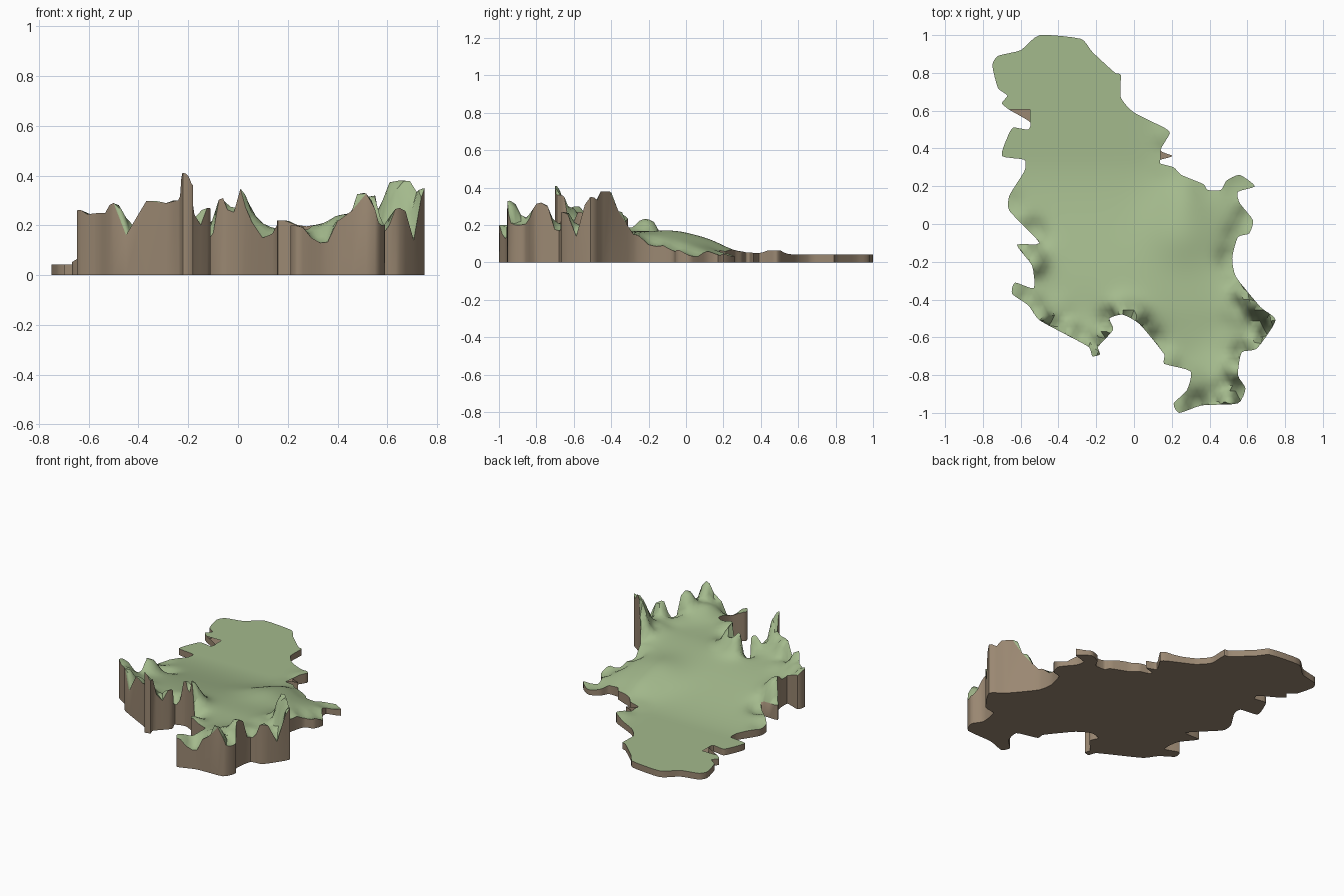
import bpy, bmesh, math
from mathutils import Vector
from mathutils.geometry import delaunay_2d_cdt

if "Cube" in bpy.data.objects:
    bpy.data.objects.remove(bpy.data.objects["Cube"])

# Coastline-like plan outline, clockwise from the north
OUTLINE = [
    (-.5, 1), (-.28, .98), (-.22, .91), (-.1, .8), (-.07, .79), (-.07, .67), (.0, .59), (.16, .51),
    (.19, .48), (.14, .39), (.205, .36), (.14, .34), (.14, .32), (.21, .3), (.25, .26), (.37, .21),
    (.39, .18), (.46, .18), (.49, .23), (.56, .26), (.64, .2), (.55, .17), (.56, .11), (.63, .02),
    (.61, -.05), (.55, -.07), (.52, -.18), (.54, -.28), (.67, -.44), (.75, -.51), (.65, -.66),
    (.57, -.68), (.55, -.8), (.59, -.87), (.55, -.95), (.36, -.96), (.24, -1), (.21, -.95), (.28, -.88),
    (.3, -.78), (.16, -.74), (.16, -.69), (.03, -.53), (-.06, -.48), (-.13, -.5), (-.11, -.56),
    (-.19, -.65), (-.18, -.69), (-.22, -.7), (-.24, -.65), (-.5, -.51), (-.56, -.43), (-.645, -.37),
    (-.63, -.31), (-.53, -.34), (-.54, -.22), (-.62, -.11), (-.5, -.1), (-.66, .07), (-.66, .15),
    (-.58, .28), (-.58, .34), (-.7, .36), (-.67, .46), (-.64, .51), (-.56, .5), (-.55, .54),
    (-.66, .605), (-.7, .64), (-.67, .68), (-.72, .72), (-.75, .84), (-.72, .89), (-.6, .92)]

# Sharp peaks and dips, mostly along the coast (x, y, height)
PEAKS = [
    (-.64, -.36, .26), (-.56, -.43, .25), (-.49, -.51, .29), (-.44, -.54, .16), (-.35, -.59, .3),
    (-.25, -.64, .3), (-.22, -.7, .41), (-.18, -.67, .36), (-.15, -.62, .2), (-.12, -.57, .27),
    (-.12, -.5, .14), (-.06, -.48, .31), (-.03, -.5, .22), (.0, -.51, .35), (.05, -.56, .21),
    (.1, -.62, .15), (.17, -.74, .22), (.3, -.79, .2), (.22, -.97, .2), (.34, -.96, .13),
    (.42, -.95, .22), (.5, -.95, .33), (.58, -.9, .2), (.55, -.77, .32), (.57, -.68, .17),
    (.65, -.65, .27), (.7, -.58, .14), (.75, -.51, .35), (.68, -.44, .38), (.63, -.4, .38),
    (.59, -.35, .27), (.54, -.28, .15), (.52, -.18, .09), (.56, -.06, .06), (.61, .03, .035),
    (.56, .2, .035), (-.54, -.2, .23), (-.6, -.11, .1), (-.53, -.05, .06), (.38, .2, .06),
    (.18, .47, .065), (.16, .32, .055), (-.66, .1, .05), (.65, -.54, .2), (.53, -.45, .2),
    (.5, -.62, .2), (-.4, -.45, .2), (.42, -.84, .24)]

# Broad inland hills (x, y, added height, radius)
HILLS = [(.25, -.03, .06, .18), (.26, .15, .03, .12), (.45, -.78, .04, .12)]


def base_slope(x, y):
    t = min(max((.35 - y) / .85, 0), 1)
    z = .043 + .14 * t * t * (3 - 2 * t)
    return z + sum(h * math.exp(-((x - hx) ** 2 + (y - hy) ** 2) / (r * r)) for hx, hy, h, r in HILLS)


RESIDUALS = [(px, py, pz - base_slope(px, py)) for px, py, pz in PEAKS]


def ground(x, y):
    total, pull = 1.3, 0.0
    for px, py, dz in RESIDUALS:
        d2 = (x - px) ** 2 + (y - py) ** 2
        w = (.006 / (d2 + .00008)) ** 1.9 * math.exp(-d2 / .03)
        total += w
        pull += w * dz
    return max(base_slope(x, y) + pull / total, .025)


def smooth_loop(points, steps):
    """Rounded closed curve through the points."""
    out, n = [], len(points)
    for i in range(n):
        a, b, c, d = (Vector(points[(i + k) % n]) for k in (-1, 0, 1, 2))
        for s in range(steps):
            t = s / steps
            m0, m1 = (c - a) * .3, (d - b) * .3
            limit = (c - b).length * .8
            m0, m1 = (m * min(1, limit / max(m.length, 1e-6)) for m in (m0, m1))
            out.append(b * (2*t**3 - 3*t*t + 1) + m0 * (t**3 - 2*t*t + t)
                       + c * (3*t*t - 2*t**3) + m1 * (t**3 - t*t))
    return out


def material(name, color):
    m = bpy.data.materials.new(name)
    m.diffuse_color = (*color, 1)
    m.use_nodes = True
    m.node_tree.nodes["Principled BSDF"].inputs["Base Color"].default_value = m.diffuse_color
    return m


# Plan triangulation: outline, two cut-out lines and an interior grid
STEPS = 4
pts = smooth_loop(OUTLINE, STEPS)
n = len(pts)
edges = [(i, (i + 1) % n) for i in range(n)]
west_a, west_b = OUTLINE.index((-.66, .605)) * STEPS, OUTLINE.index((-.55, .54)) * STEPS
east_a, east_b = OUTLINE.index((.14, .39)) * STEPS, OUTLINE.index((.14, .34)) * STEPS
pts.append(Vector((-.55, .605)))
edges += [(west_a, n), (n, west_b), (east_a, east_b)]
rim = pts[:n]
for i in range(-26, 27):
    for j in range(-35, 36):
        p = Vector((i * .029 + (j % 2) * .0145, j * .0285))
        if min((p - q).length_squared for q in rim) > .00025:
            pts.append(p)
verts, _, tris, *_ = delaunay_2d_cdt(pts, edges, [], 1, 1e-5)

# Terrain block: ground surface, cliff walls and flat underside
bm = bmesh.new()
top = [bm.verts.new((v.x, v.y, ground(v.x, v.y))) for v in verts]
low = [bm.verts.new((v.x, v.y, 0)) for v in verts]
sides = set()
surface = []
for t in tris:
    t = list(t)
    a, b, c = (verts[i] for i in t)
    if (b - a).cross(c - a) < 0:
        t.reverse()
    surface.append(bm.faces.new([top[i] for i in t]))
    bm.faces.new([low[i] for i in reversed(t)]).material_index = 1
    sides.update((t[k], t[(k + 1) % 3]) for k in range(3))
for a, b in sides:
    if (b, a) not in sides:
        bm.faces.new((top[b], top[a], low[a], low[b])).material_index = 1

# Open the ground at the two small cut-outs so the underside shows
holes = []
for f in surface:
    c = f.calc_center_median()
    west = -.66 < c.x < -.55 and .535 < c.y < .605
    east = .14 < c.x < .21 and .34 < c.y < .39
    if west or east:
        holes.append(f)
bmesh.ops.delete(bm, geom=holes, context='FACES_ONLY')
bmesh.ops.delete(bm, geom=[v for v in bm.verts if not v.link_faces], context='VERTS')

mesh = bpy.data.meshes.new("terrain_block")
bm.to_mesh(mesh)
bm.free()
mesh.materials.append(material("grass_green", (.37, .49, .265)))
mesh.materials.append(material("earth_brown", (.325, .245, .168)))
terrain = bpy.data.objects.new("terrain_block", mesh)
bpy.context.collection.objects.link(terrain)
bpy.context.view_layer.objects.active = terrain
terrain.select_set(True)
bpy.ops.object.shade_smooth_by_angle(angle=math.radians(45))
